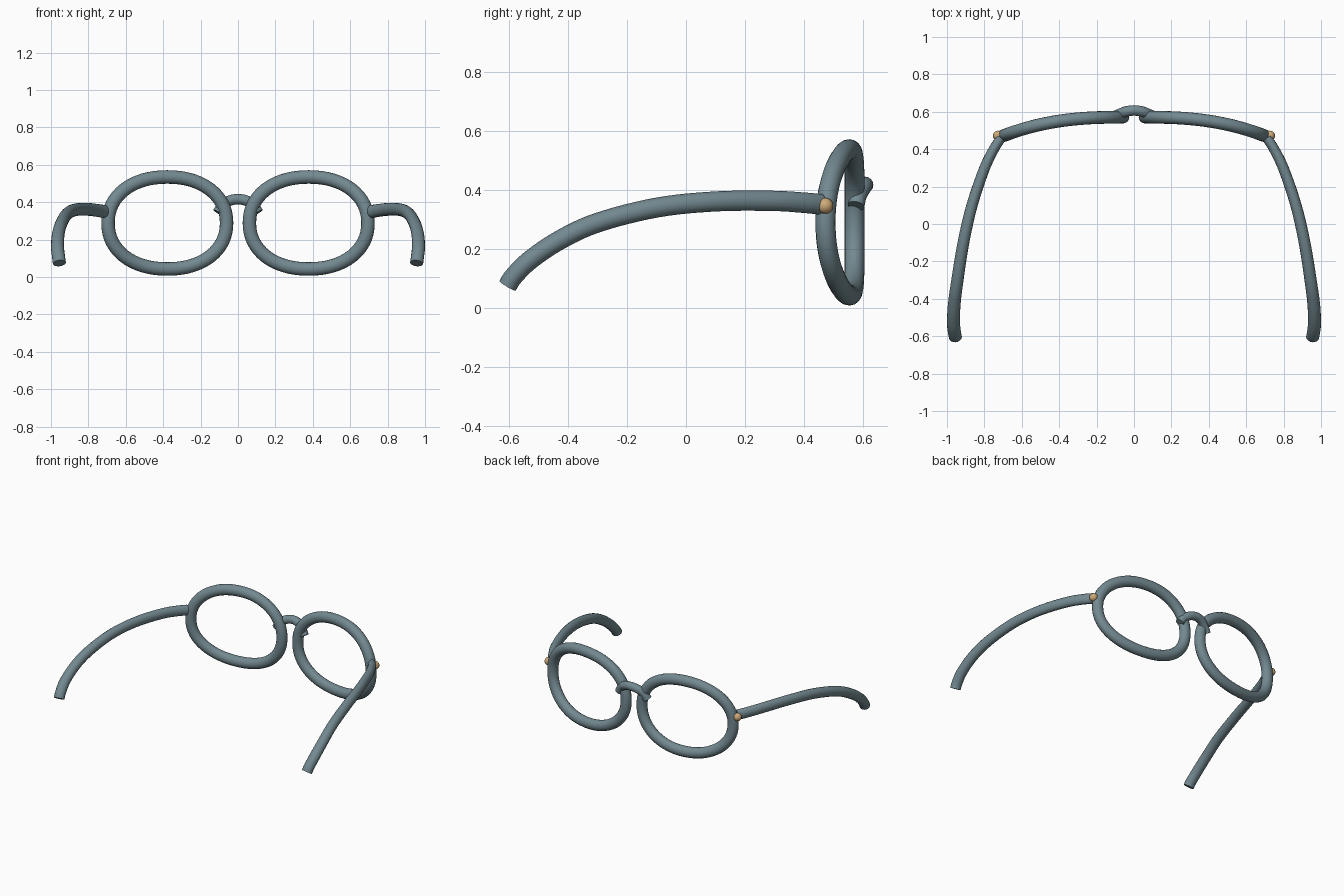
import bpy, bmesh, math
from mathutils import Vector

if "Cube" in bpy.data.objects:
    bpy.data.objects.remove(bpy.data.objects["Cube"])


def material(name, color):
    m = bpy.data.materials.new(name)
    m.diffuse_color = (*color, 1)
    m.use_nodes = True
    m.node_tree.nodes["Principled BSDF"].inputs["Base Color"].default_value = m.diffuse_color
    return m


SLATE = material("slate_blue", (0.17, 0.25, 0.28))
BRASS = material("brass", (0.62, 0.40, 0.19))


def smooth_path(points, steps=6):
    """Catmull-Rom resampling of an open path."""
    p = [Vector(q) for q in points]
    p = [2 * p[0] - p[1]] + p + [2 * p[-1] - p[-2]]
    out = []
    for i in range(1, len(p) - 2):
        a, b, c, d = p[i - 1:i + 3]
        for s in range(steps):
            t = s / steps
            out.append(0.5 * (2 * b + (c - a) * t + (2 * a - 5 * b + 4 * c - d) * t * t
                              + (3 * b - a - 3 * c + d) * t ** 3))
    return out + [p[-2]]


def finish(name, bm, mat):
    bmesh.ops.recalc_face_normals(bm, faces=bm.faces)
    me = bpy.data.meshes.new(name)
    bm.to_mesh(me)
    bm.free()
    me.materials.append(mat)
    ob = bpy.data.objects.new(name, me)
    bpy.context.collection.objects.link(ob)
    bpy.ops.object.select_all(action='DESELECT')
    ob.select_set(True)
    bpy.context.view_layer.objects.active = ob
    bpy.ops.object.shade_smooth_by_angle(angle=math.radians(40))
    return ob


def tube(name, path, ref, radii, closed=False, sides=16):
    """Sweep an ellipse along a path; radii(t) = (along ref, across ref)."""
    bm = bmesh.new()
    n = len(path)
    rings = []
    for i, p in enumerate(path):
        if closed:
            tan = path[(i + 1) % n] - path[i - 1]
        else:
            tan = path[min(i + 1, n - 1)] - path[max(i - 1, 0)]
        tan.normalize()
        u = (ref - tan * ref.dot(tan)).normalized()
        v = tan.cross(u)
        ru, rv = radii(i / (n - 1))
        rings.append([bm.verts.new(p + u * ru * math.cos(a) + v * rv * math.sin(a))
                      for a in (math.tau * k / sides for k in range(sides))])
    for i in range(n if closed else n - 1):
        r, s = rings[i], rings[(i + 1) % n]
        for k in range(sides):
            j = (k + 1) % sides
            bm.faces.new((r[k], r[j], s[j], s[k]))
    if not closed:
        bm.faces.new(rings[0])
        bm.faces.new(rings[-1])
    return finish(name, bm, SLATE)


def rim_y(x):
    """Depth of the wrapped lens plane."""
    return 0.571 - 0.1 * (max(0, x - 0.06) / 0.64) ** 2.5


def rim_path(side):
    pts = []
    for k in range(64):
        a = math.tau * k / 64
        c, s = math.cos(a), math.sin(a)
        x = 0.378 + 0.317 * math.copysign(abs(c) ** 0.93, c)
        z = 0.289 + 0.246 * math.copysign(abs(s) ** 0.93, s)
        pts.append(Vector((side * x, rim_y(x), z)))
    return pts


# Temple centre line, from hinge to ear tip
TEMPLE = [(0.712, 0.458, 0.350), (0.752, 0.395, 0.356), (0.802, 0.29, 0.362),
          (0.866, 0.10, 0.360), (0.912, -0.10, 0.339), (0.944, -0.30, 0.288),
          (0.961, -0.43, 0.228), (0.965, -0.53, 0.160), (0.959, -0.585, 0.105),
          (0.955, -0.605, 0.074)]

for side, label in ((1, "right"), (-1, "left")):
    # Lens rim
    tube(label + "_rim", rim_path(side), Vector((0, 1, 0)),
         lambda t: (0.034, 0.036), closed=True)
    # Temple arm
    tube(label + "_temple", smooth_path([(side * x, y, z) for x, y, z in TEMPLE]),
         Vector((1, 0, 0)),
         lambda t: (0.026 + 0.009 * min(1, t * 1.3), 0.035 - 0.003 * t))
    # Hinge ball
    bm = bmesh.new()
    bmesh.ops.create_uvsphere(bm, u_segments=20, v_segments=12, radius=0.027)
    bmesh.ops.translate(bm, verts=bm.verts, vec=(side * 0.727, 0.472, 0.345))
    finish(label + "_hinge", bm, BRASS)

# Nose bridge arch, leaning forward at the top
half = [(0.108, 0.577, 0.345), (0.085, 0.585, 0.380), (0.048, 0.600, 0.407)]
arch = half + [(0, 0.607, 0.416)] + [(-x, y, z) for x, y, z in reversed(half)]
tube("nose_bridge", smooth_path(arch), Vector((0, 1, 0)), lambda t: (0.028, 0.028))
